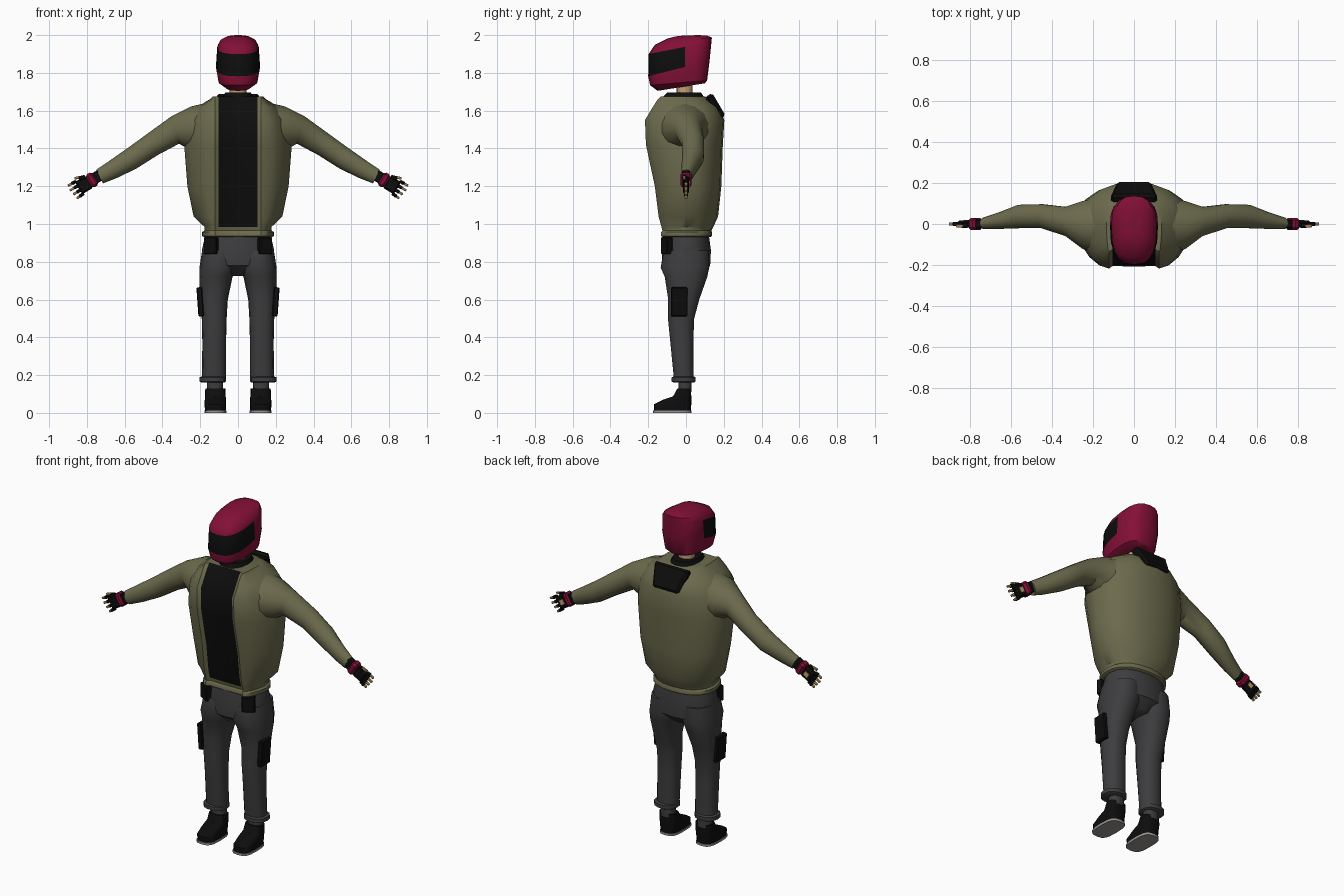
import bpy, bmesh, math
from mathutils import Vector, Matrix, Euler

if "Cube" in bpy.data.objects:
    bpy.data.objects.remove(bpy.data.objects["Cube"])


def material(name, rgb):
    m = bpy.data.materials.new(name)
    m.diffuse_color = (*rgb, 1)
    m.use_nodes = True
    m.node_tree.nodes["Principled BSDF"].inputs["Base Color"].default_value = m.diffuse_color
    return m


OLIVE = material("olive_cloth", (0.15, 0.147, 0.075))
BLACK = material("black_cloth", (0.004, 0.004, 0.004))
GREY = material("charcoal_cloth", (0.047, 0.047, 0.05))
RED = material("crimson_shell", (0.23, 0.005, 0.038))
SKIN = material("skin", (0.55, 0.36, 0.17))
SOLE = material("grey_rubber", (0.3, 0.29, 0.28))


def finish(name, bm, mats, rule=None, mirror=False, angle=42):
    bmesh.ops.recalc_face_normals(bm, faces=bm.faces)
    if rule:
        for f in bm.faces:
            f.material_index = int(rule(f.calc_center_median()))
    me = bpy.data.meshes.new(name)
    bm.to_mesh(me)
    bm.free()
    ob = bpy.data.objects.new(name, me)
    bpy.context.collection.objects.link(ob)
    for m in mats:
        me.materials.append(m)
    bpy.ops.object.select_all(action='DESELECT')
    ob.select_set(True)
    bpy.context.view_layer.objects.active = ob
    bpy.ops.object.shade_smooth_by_angle(angle=math.radians(angle))
    if mirror:
        ob.modifiers.new("mirror", 'MIRROR').use_mirror_merge = False
    return ob


def loft(name, rings, mats, **kw):
    bm = bmesh.new()
    vs = [[bm.verts.new(p) for p in r] for r in rings]
    n = len(vs[0])
    for a, b in zip(vs, vs[1:]):
        for i in range(n):
            bm.faces.new((a[i], a[(i + 1) % n], b[(i + 1) % n], b[i]))
    bm.faces.new(vs[0])
    bm.faces.new(vs[-1])
    return finish(name, bm, mats, **kw)


def ring(zf, w, yf, yb, cx=0, zb=None, yc=None, p=2.3, n=16):
    """Horizontal or tilted rounded section; zf is front height, zb back height."""
    zb = zf if zb is None else zb
    yc = (yf + yb) / 2 if yc is None else yc
    out = []
    for i in range(n):
        t = 2 * math.pi * i / n
        c, s = (math.copysign(abs(v) ** (2 / p), v) for v in (math.cos(t), math.sin(t)))
        y = yc + s * ((yb - yc) if s > 0 else (yc - yf))
        out.append((cx + w * c, y, zf + (zb - zf) * (y - yf) / (yb - yf)))
    return out


def box(name, loc, size, mat, rot=(0, 0, 0), bevel=0.005, taper=1, mirror=True):
    bm = bmesh.new()
    bmesh.ops.create_cube(bm, size=1)
    for v in bm.verts:
        if v.co.z < 0:
            v.co.x *= taper
        v.co *= 1
        v.co = Vector(a * b for a, b in zip(v.co, size))
    if bevel:
        bmesh.ops.bevel(bm, geom=bm.edges[:], offset=bevel, segments=1, affect='EDGES')
    bm.transform(Matrix.Translation(loc) @ Euler(rot).to_matrix().to_4x4())
    return finish(name, bm, [mat], mirror=mirror, angle=30)


# Jacket body with a recessed black shirt panel down the front
def body_ring(z, w, yf, yb):
    half = [(0, yf + .01), (.104, yf + .012), (.122, yf)]
    for k in range(1, 6):
        t = k * math.pi / 10
        half.append((.122 + (w - .122) * math.sin(t), yf * math.cos(t) ** 1.3))
    for k in range(1, 6):
        t = k * math.pi / 10
        half.append((w * math.cos(t) ** .9 if k < 5 else 0, yb * math.sin(t) ** .9))
    return [(x, y, z) for x, y in half] + [(-x, y, z) for x, y in half[-2:0:-1]]


BODY = [(.93, .178, -.122, .128), (.937, .19, -.132, .138), (.957, .19, -.132, .138),
        (.965, .178, -.125, .135), (.985, .178, -.13, .145), (1.04, .235, -.145, .17),
        (1.2, .268, -.165, .187), (1.42, .285, -.212, .195), (1.55, .262, -.217, .203),
        (1.62, .215, -.175, .175), (1.66, .15, -.15, .13), (1.675, .135, -.135, .1)]
loft("jacket_body", [body_ring(*r) for r in BODY], [OLIVE, BLACK],
     rule=lambda c: abs(c.x) < .106 and c.y < -.05 and c.z > .98)


# Sleeves: (top x, z), (bottom x, z), front y, back y
def sleeve_ring(tx, tz, bx, bz, yf, yb, n=14):
    out = []
    for i in range(n):
        t = 2 * math.pi * i / n
        k = (1 + math.cos(t)) / 2
        out.append((bx + (tx - bx) * k, (yf + yb) / 2 + math.sin(t) * (yb - yf) / 2,
                    bz + (tz - bz) * k))
    return out


SLEEVE = [(.13, 1.65, .17, 1.38, -.15, .14), (.25, 1.622, .25, 1.39, -.125, .115),
          (.35, 1.572, .312, 1.425, -.06, .085), (.47, 1.485, .425, 1.365, -.022, .098),
          (.58, 1.405, .54, 1.292, -.022, .095), (.68, 1.335, .645, 1.242, -.025, .055),
          (.75, 1.288, .715, 1.215, -.026, .032)]
loft("sleeve", [sleeve_ring(*r) for r in SLEEVE], [OLIVE], mirror=True)

# Neck, collar and hood flap on the back
loft("neck", [ring(z, .045, -.05, .035) for z in (1.64, 1.78)], [SKIN])
loft("collar", [ring(1.65, .09, -.135, .1), ring(1.672, .08, -.125, .095),
                ring(1.695, .068, -.1, .08)], [BLACK])
box("hood_flap", (0, .155, 1.622), (.23, .045, .14), BLACK, (.53, 0, 0), .012, .72, False)

# Helmet: tilted sections, visor is the front half of the middle band
HELMET = [(1.705, .065, -.15, .1, 1.745), (1.735, .103, -.19, .112, 1.76),
          (1.782, .117, -.2, .125, 1.865), (1.9, .11, -.198, .135, 1.965),
          (1.948, .094, -.165, .137, 1.987), (1.983, .06, -.095, .11, 1.998),
          (1.996, .025, -.04, .06, 2.0)]


def in_visor(c):
    low = 1.782 + .26 * (c.y + .2)
    return c.y < -.015 and low + .02 < c.z < low + .10


loft("helmet", [ring(z, w, a, b, zb=zb, yc=-.005, p=2.7, n=20) for z, w, a, b, zb in HELMET],
     [RED, BLACK], rule=in_visor, angle=35)

# Trousers: hips, legs, turn-ups
HIPS = [(.95, .17, -.115, .12), (.86, .192, -.128, .132), (.78, .185, -.125, .128),
        (.725, .09, -.06, .07)]
loft("hips", [ring(*r) for r in HIPS], [GREY])
LEG = [(.86, .09, -.12, .125, .1), (.77, .098, -.137, .126, .106), (.72, .088, -.115, .115, .117),
       (.6, .073, -.096, .072, .127), (.5, .066, -.097, .045, .126), (.38, .063, -.085, .04, .126),
       (.18, .063, -.065, .04, .127)]
loft("leg", [ring(*r, n=14) for r in LEG], [GREY], mirror=True)
CUFF = [(.193, .06, -.065, .042, .133), (.188, .07, -.077, .052, .134),
        (.166, .07, -.077, .052, .134), (.16, .06, -.065, .042, .133)]
loft("trouser_cuff", [ring(*r, n=14) for r in CUFF], [GREY], mirror=True)

# Pockets
box("hip_pocket", (.142, -.102, .885), (.075, .035, .09), BLACK, (0, 0, .5))
box("thigh_pouch", (.2, -.036, .588), (.03, .086, .155), BLACK, (0, .07, 0))

# Ankles, shoes and soles
loft("sock", [ring(z, .043, -.04, .03, .122) for z in (.11, .18)], [GREY], mirror=True)
SHOE = [(.012, .055, -.17, .026), (.045, .057, -.17, .028), (.068, .056, -.125, .028),
        (.088, .055, -.068, .028), (.13, .053, -.045, .026)]
loft("shoe", [ring(*r, .12, p=3.2) for r in SHOE], [BLACK], mirror=True)
loft("sole", [ring(z, .058, -.175, .03, .12, p=3.2) for z in (0, .013)], [SOLE], mirror=True)

# Hands: boxes laid out along the wrist direction
TILT = .55


def hand(along, across, y=0, fan=0):
    a = TILT + fan
    return Vector((.742, y, 1.252)) + Vector((math.cos(a), 0, -math.sin(a))) * along \
        + Vector((math.sin(TILT), 0, math.cos(TILT))) * across


R = (0, TILT, 0)
box("glove_cuff", hand(.005, 0), (.04, .044, .06), BLACK, R)
box("wrist_band", hand(.036, 0), (.042, .06, .08), RED, R, .012)
box("glove_palm", hand(.085, 0), (.07, .034, .076), BLACK, R, .009)
box("hand_opening", hand(.082, 0, .017), (.028, .006, .028), SKIN, R, 0)
for i in range(4):
    off = (i - 1.5) * .0195
    fan = -(i - 1.5) * .05
    rot = (0, TILT + fan, 0)
    tip = .164 - .005 * abs(i - 2)
    box(f"glove_finger_{i}", hand(.125, off, 0, fan), (.03, .021, .018), BLACK, rot, .004)
    box(f"fingertip_{i}", hand(tip - .02, off, 0, fan), (.045, .014, .013), SKIN, rot, .003)
box("glove_thumb", hand(.075, .038, -.008), (.035, .022, .022), BLACK, (0, .25, 0), .004)
box("thumb_tip", hand(.095, .05, -.01), (.035, .014, .014), SKIN, (0, .25, 0), .003)
